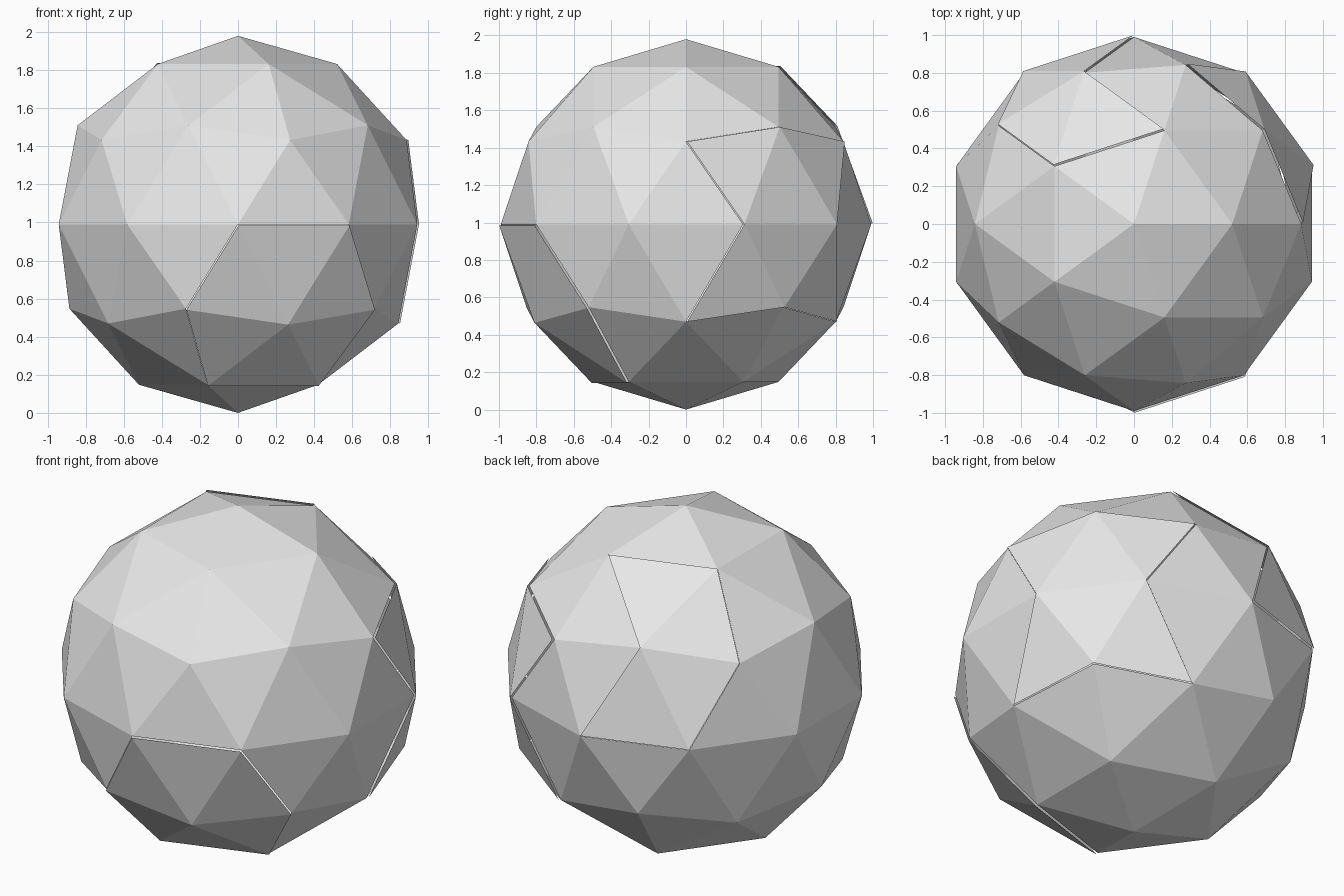
import bpy
import bmesh
from math import radians, cos, sin
from mathutils import Vector

RADIUS = 0.99
LIFT = 0.011

cube = bpy.data.objects.get("Cube")
if cube:
    bpy.data.objects.remove(cube, do_unlink=True)

# One plain grey for the whole ball
grey = bpy.data.materials.new("light_grey")
grey.use_nodes = True
colour = (0.8, 0.8, 0.8, 1)
grey.diffuse_color = colour
grey.node_tree.nodes["Principled BSDF"].inputs["Base Color"].default_value = colour


def touches(face, azimuth, height):
    """True if the face has a corner at this azimuth and unit height."""
    a = radians(azimuth)
    r = (1 - height * height) ** 0.5
    hub = Vector((r * cos(a), r * sin(a), height)) * RADIUS
    return any((v.co - hub).length < 0.1 for v in face.verts)


def in_lower_panel(f):
    return touches(f, -72, -0.526)


def in_side_panel(f):
    near_pole = any(abs(v.co.z) > 0.8 * RADIUS for v in f.verts)
    hubs = touches(f, 36, 0.526) or touches(f, 36, -0.447)
    return hubs and not near_pole


def in_back_panel(f):
    return touches(f, 108, 0.526) and not touches(f, 72, 0.447)


panels = {"lower_panel": in_lower_panel,
          "side_panel": in_side_panel,
          "back_panel": in_back_panel}


def in_body(f):
    return not any(rule(f) for rule in panels.values())


def build(name, rule, lift):
    """Cut the faces chosen by rule from a faceted ball and lift them outward."""
    bm = bmesh.new()
    bmesh.ops.create_icosphere(bm, subdivisions=2, radius=RADIUS)
    spare = [f for f in bm.faces if not rule(f)]
    bmesh.ops.delete(bm, geom=spare, context='FACES')
    bm.normal_update()
    outward = sum((f.normal for f in bm.faces), Vector())
    shift = Vector((0, 0, RADIUS))
    if lift:
        shift += outward.normalized() * lift
    bmesh.ops.translate(bm, verts=bm.verts, vec=shift)
    mesh = bpy.data.meshes.new(name)
    bm.to_mesh(mesh)
    bm.free()
    mesh.materials.append(grey)
    obj = bpy.data.objects.new(name, mesh)
    bpy.context.collection.objects.link(obj)


# Faceted body and the three slightly raised panels
build("ball_body", in_body, 0)
for panel_name, panel_rule in panels.items():
    build(panel_name, panel_rule, LIFT)
